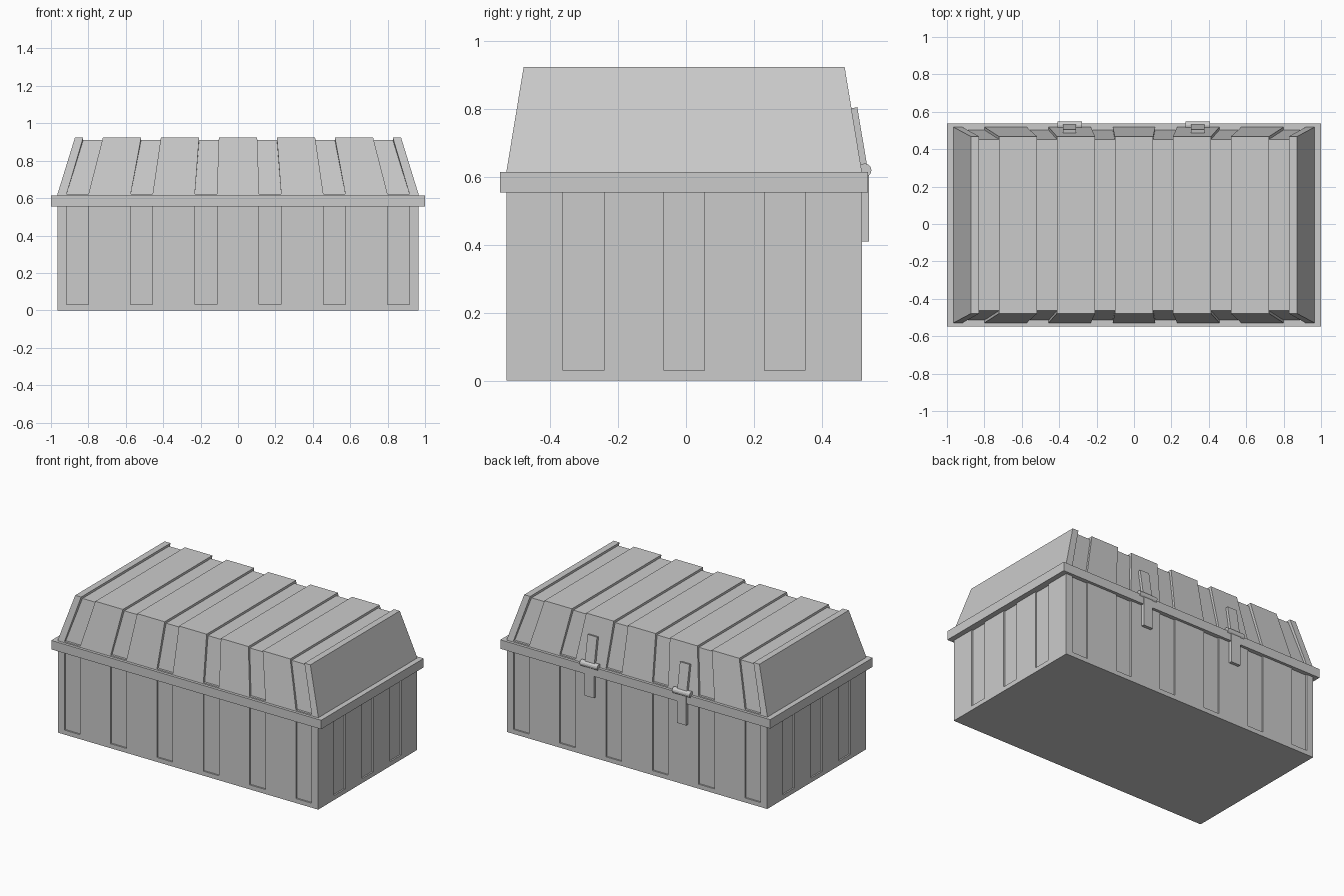
import bpy, bmesh, math
from mathutils import Matrix, Vector

if "Cube" in bpy.data.objects:
    bpy.data.objects.remove(bpy.data.objects["Cube"])

CY = -0.0055                 # centre of the box in y (hinges stick out at the back)
HX, HY = 0.965, 0.524        # half size of the body
TAPER = 0.903                # lid top relative to lid base
Z_RIM0, Z_RIM1, Z_TOP = 0.555, 0.615, 0.925
GROOVES = [s * c for c in (0.858, 0.515, 0.172) for s in (-1, 1)]
GROOVES.sort()
GW = 0.0585                  # groove half width


def finish(name, bm):
    bmesh.ops.recalc_face_normals(bm, faces=bm.faces)
    me = bpy.data.meshes.new(name)
    bm.to_mesh(me)
    bm.free()
    ob = bpy.data.objects.new(name, me)
    bpy.context.collection.objects.link(ob)
    return ob


def add_box(bm, x0, x1, y0, y1, z0, z1):
    m = (Matrix.Translation(((x0 + x1) / 2, (y0 + y1) / 2, (z0 + z1) / 2))
         @ Matrix.Diagonal((x1 - x0, y1 - y0, z1 - z0, 1)))
    bmesh.ops.create_cube(bm, size=1, matrix=m)


def loft(bm, rings):
    loops = [[bm.verts.new(p) for p in r] for r in rings]
    n = len(loops[0])
    for a, b in zip(loops, loops[1:]):
        for i in range(n):
            j = (i + 1) % n
            bm.faces.new((a[i], a[j], b[j], b[i]))
    bm.faces.new(loops[0])
    bm.faces.new(loops[-1])


# body with shallow recessed panels on all four sides
bm = bmesh.new()
add_box(bm, -HX, HX, CY - HY, CY + HY, 0, Z_RIM0 + 0.02)
body = finish("body", bm)

bm = bmesh.new()
D = 0.01
for s in (-1, 1):
    for c in GROOVES:
        y = sorted((CY + s * (HY - D), CY + s * (HY + 0.1)))
        add_box(bm, c - GW, c + GW, *y, 0.03, 0.7)
    for c in (-0.297, 0, 0.297):
        x = sorted((s * (HX - D), s * (HX + 0.1)))
        add_box(bm, *x, CY + c - 0.06, CY + c + 0.06, 0.03, 0.7)
cutter = finish("panel_cutter", bm)
cutter.hide_render = True
cutter.hide_set(True)
mod = body.modifiers.new("panels", 'BOOLEAN')
mod.operation = 'DIFFERENCE'
mod.solver = 'EXACT'
mod.object = cutter

# rim
bm = bmesh.new()
add_box(bm, -1, 1, CY - 0.5425, CY + 0.5425, Z_RIM0, Z_RIM1)
finish("rim", bm)


# tapered lid, lofted along x with grooves running over it
def lid_ring(x, depth):
    zl = Z_RIM1 + 0.007
    half = [(HY, Z_RIM1, x), (HY - 0.001, zl, x), (HY - 0.001 - depth, zl, x),
            (HY * TAPER - depth, Z_TOP - depth, x * TAPER)]
    front = [Vector((px, CY - y, z)) for y, z, px in half]
    back = [Vector((px, CY + y, z)) for y, z, px in reversed(half)]
    return front + back


rings = [lid_ring(-HX, 0)]
for c in GROOVES:
    for x, d in ((c - GW, 0), (c - GW, 0.015), (c + GW, 0.015), (c + GW, 0)):
        rings.append(lid_ring(x, d))
rings.append(lid_ring(HX, 0))
bm = bmesh.new()
loft(bm, rings)
bmesh.ops.remove_doubles(bm, verts=bm.verts, dist=1e-5)
finish("lid", bm)

# hinges on the back: flat lower leaf, leaning upper leaf, round pin
for side, hx in (("left", -0.344), ("right", 0.341)):
    bm = bmesh.new()
    add_box(bm, hx - 0.035, hx + 0.035, 0.50, 0.539, 0.41, 0.61)
    finish("hinge_lower_leaf_" + side, bm)

    prof = [(0.50, 0.61), (0.538, 0.61), (0.505, 0.806), (0.475, 0.80)]
    bm = bmesh.new()
    loft(bm, [[(hx + s * 0.035, y, z) for y, z in prof] for s in (-1, 1)])
    finish("hinge_upper_leaf_" + side, bm)

    bm = bmesh.new()
    m = Matrix.Translation((hx, 0.527, 0.62)) @ Matrix.Rotation(math.pi / 2, 4, 'Y')
    bmesh.ops.create_cone(bm, cap_ends=True, segments=12, radius1=0.02,
                          radius2=0.02, depth=0.13, matrix=m)
    finish("hinge_pin_" + side, bm)
